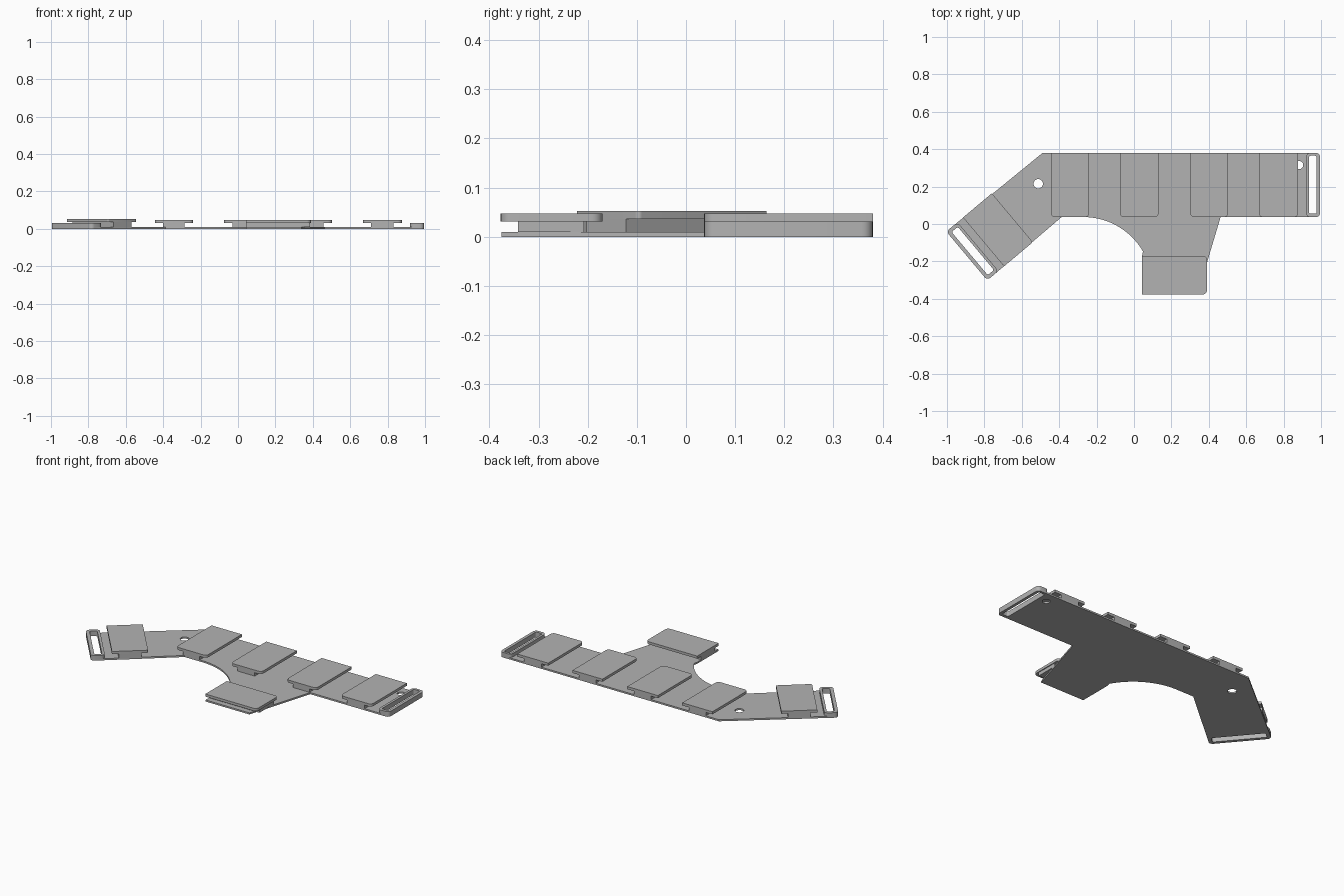
import bpy
import math
from mathutils import Vector

if "Cube" in bpy.data.objects:
    bpy.data.objects.remove(bpy.data.objects["Cube"])

grey = bpy.data.materials.new("plain grey")
grey.diffuse_color = (0.45, 0.45, 0.45, 1)
grey.use_nodes = True
grey.node_tree.nodes["Principled BSDF"].inputs["Base Color"].default_value = grey.diffuse_color


def prism(name, loops, z0, z1):
    """Solid from flat outlines; the loops after the first are holes."""
    cu = bpy.data.curves.new(name, 'CURVE')
    cu.dimensions = '2D'
    cu.fill_mode = 'BOTH'
    cu.extrude = (z1 - z0) / 2
    for pts in loops:
        sp = cu.splines.new('POLY')
        sp.points.add(len(pts) - 1)
        for p, co in zip(sp.points, pts):
            p.co = (co[0], co[1], 0, 1)
        sp.use_cyclic_u = True
    ob = bpy.data.objects.new(name, cu)
    bpy.context.collection.objects.link(ob)
    ob.location.z = (z0 + z1) / 2
    bpy.ops.object.select_all(action='DESELECT')
    ob.select_set(True)
    bpy.context.view_layer.objects.active = ob
    bpy.ops.object.convert(target='MESH')
    ob = bpy.context.object
    ob.name = name
    ob.data.materials.clear()
    ob.data.materials.append(grey)
    bpy.ops.object.shade_smooth_by_angle(angle=math.radians(30))
    return ob


def rounded(corners, steps=5):
    """Outline from (x, y, radius) right-angle corners."""
    out = []
    n = len(corners)
    for i, (x, y, r) in enumerate(corners):
        c = Vector((x, y))
        if r == 0:
            out.append(c)
            continue
        a = (Vector(corners[i - 1][:2]) - c).normalized() * r
        b = (Vector(corners[(i + 1) % n][:2]) - c).normalized() * r
        for k in range(steps + 1):
            w = math.pi / 2 * k / steps
            out.append(c + a * (1 - math.sin(w)) + b * (1 - math.cos(w)))
    return out


def box(x0, x1, y0, y1, radii=(0, 0, 0, 0)):
    pts = [(x0, y0), (x1, y0), (x1, y1), (x0, y1)]
    return rounded([(*p, r) for p, r in zip(pts, radii)])


def circle(x, y, r, n=24):
    return [(x + r * math.cos(2 * math.pi * k / n),
             y + r * math.sin(2 * math.pi * k / n)) for k in range(n)]


def arm(pts):
    """Map arm coordinates (along, across) to the slanted left arm."""
    c, s = math.cos(math.radians(40)), math.sin(math.radians(40))
    return [(-0.489 - c * u + s * v, 0.381 - s * u - c * v) for u, v in pts]


FRONT, BACK = 0.037, 0.38
T0, T1 = -0.008, 0.333
R = 0.022

# Strap slots and screw holes
right_slot = box(0.935, 0.977, 0.055, 0.365, (0.01,) * 4)
left_slot = arm(box(0.602, 0.645, 0.012, 0.313, (0.01,) * 4))
holes = [right_slot, left_slot, circle(-0.512, 0.215, 0.025),
         circle(0.883, 0.315, 0.022)]

# Base plate outline with the concave front edge
left_end = arm(rounded([(0.14, T0, 0), (0.665, T0, R), (0.665, T1, R), (0.14, T1, 0)])[1:-1])
arc = [(-0.27 + 0.367 * math.cos(math.radians(a)), -0.33 + 0.367 * math.sin(math.radians(a)))
       for a in range(90, 26, -4)]
right_end = box(0.9, 0.995, FRONT, BACK, (0, R, R, 0))[1:-1]
outline = ([(-0.489, BACK)] + left_end + [(-0.387, FRONT)] + arc
           + [(0.043, -0.17), (0.043, -0.375), (0.34, -0.375), (0.463, FRONT)] + right_end)
prism("base_plate", [outline] + holes, 0, 0.01)

# Raised strap loops at both ends
prism("right_strap_loop", [box(0.92, 0.995, FRONT, BACK, (R,) * 4), right_slot], 0.01, 0.031)
prism("left_strap_loop", [arm(box(0.587, 0.665, T0, T1, (R,) * 4)), left_slot], 0.01, 0.031)

# Row of pads: wide lid on a narrower foot
for i, (x0, x1) in enumerate([(-0.445, -0.24), (-0.075, 0.132), (0.3, 0.503), (0.667, 0.877)]):
    prism(f"pad_foot_{i + 1}", [box(x0 + 0.045, x1 - 0.045, FRONT, BACK)], 0.01, 0.031)
    prism(f"pad_lid_{i + 1}", [box(x0, x1, FRONT, BACK, (R, R, 0, 0))], 0.031, 0.047)

# Pad on the front tab
prism("front_pad_foot", [box(0.043, 0.385, -0.342, -0.208)], 0.01, 0.031)
prism("front_pad_lid", [box(0.043, 0.39, -0.377, -0.17, (0, R, R, 0))], 0.031, 0.047)

# Slightly higher pad on the slanted arm
prism("arm_pad_foot", [arm(box(0.385, 0.51, T0, T1))], 0.01, 0.036)
prism("arm_pad_lid", [arm(box(0.347, 0.548, T0, T1, (0, 0, 0.01, 0.01)))], 0.036, 0.052)
